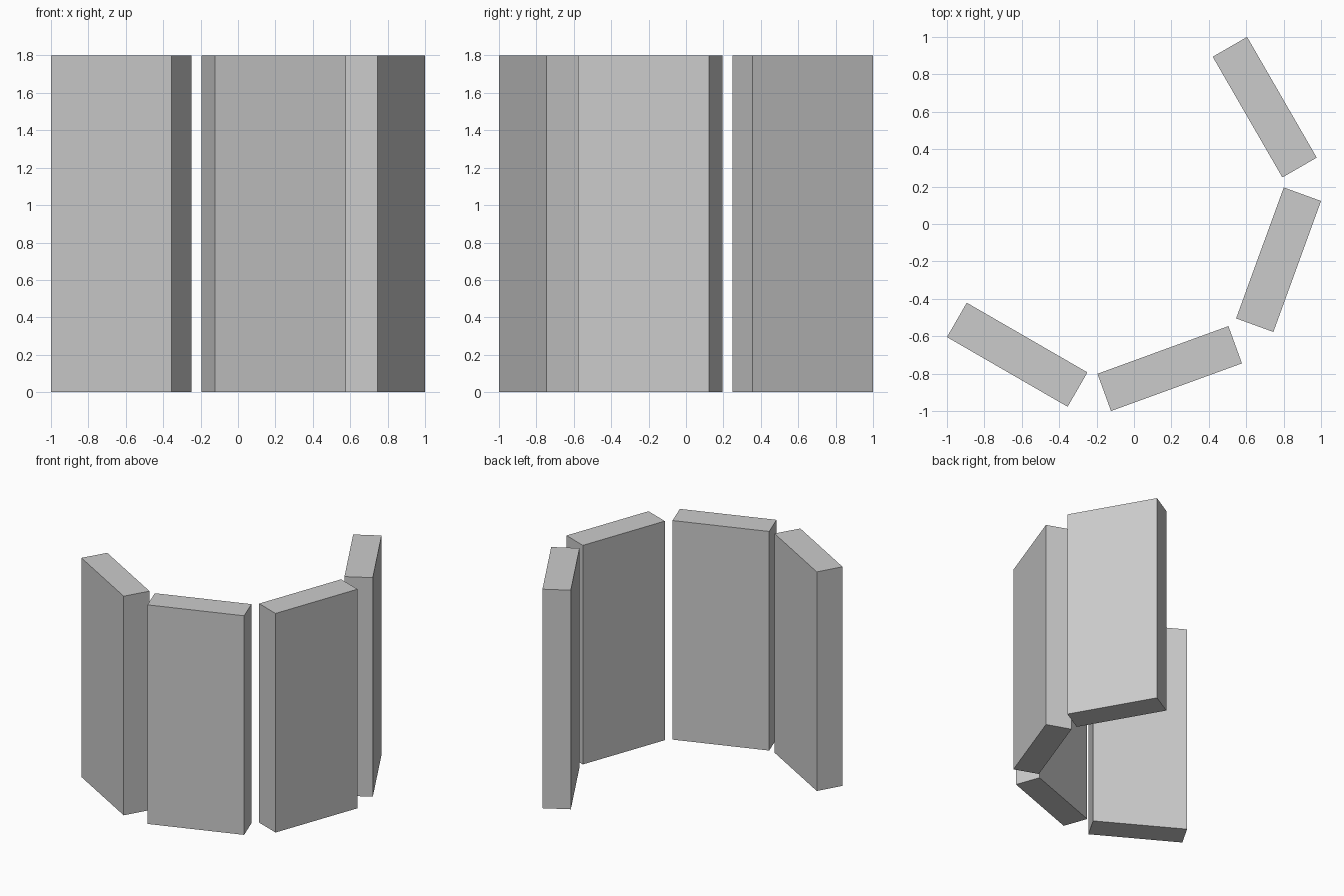
import bpy
from math import radians

if "Cube" in bpy.data.objects:
    bpy.data.objects.remove(bpy.data.objects["Cube"])

LENGTH, THICK, HEIGHT = 0.745, 0.212, 1.8


def panel(name, x, y, angle):
    bpy.ops.mesh.primitive_cube_add(size=1, location=(x, y, HEIGHT / 2),
                                    rotation=(0, 0, radians(angle)))
    ob = bpy.context.object
    ob.name = name
    ob.scale = (LENGTH, THICK, HEIGHT)


# Upright panels in an arc, symmetric about the diagonal (x, y) -> (-y, -x)
for part, x, y, angle in (("inner_panel", 0.191, -0.773, 20),
                          ("outer_panel", -0.6245, -0.699, -30)):
    panel(part + "_front", x, y, angle)
    panel(part + "_side", -y, -x, 90 - angle)
